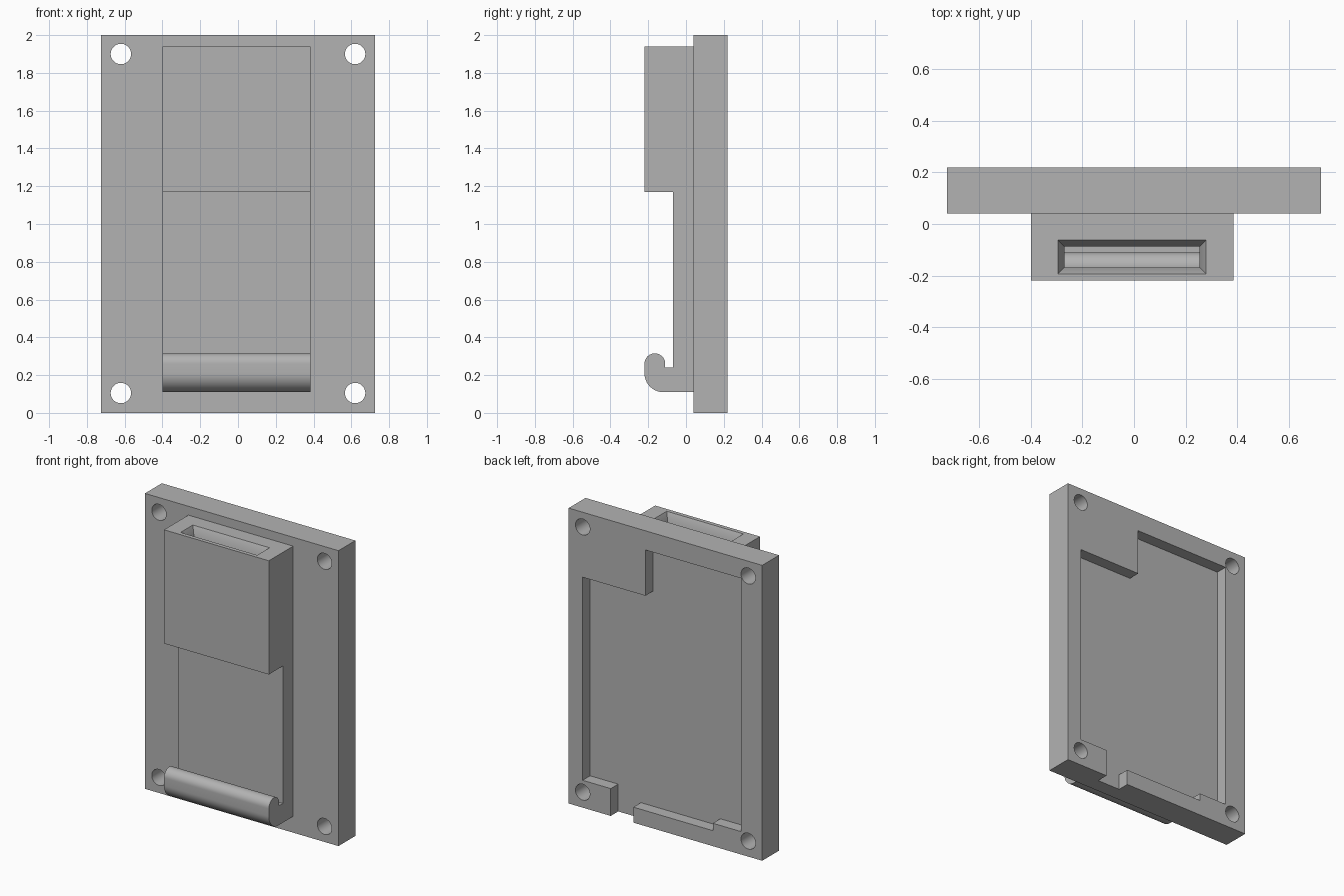
import bpy, bmesh, math
from mathutils import Vector

if "Cube" in bpy.data.objects:
    bpy.data.objects.remove(bpy.data.objects["Cube"], do_unlink=True)

grey = bpy.data.materials.new("plain grey")
grey.use_nodes = True
colour = (0.45, 0.45, 0.45, 1)
grey.diffuse_color = colour
grey.node_tree.nodes["Principled BSDF"].inputs["Base Color"].default_value = colour


def loft(name, rings):
    """Join matching closed outlines into a capped solid."""
    bm = bmesh.new()
    loops = [[bm.verts.new(p) for p in ring] for ring in rings]
    n = len(loops[0])
    for a, b in zip(loops, loops[1:]):
        for i in range(n):
            j = (i + 1) % n
            bm.faces.new((a[i], a[j], b[j], b[i]))
    bm.faces.new(loops[0])
    bm.faces.new(loops[-1])
    bmesh.ops.recalc_face_normals(bm, faces=bm.faces)
    mesh = bpy.data.meshes.new(name)
    bm.to_mesh(mesh)
    bm.free()
    mesh.materials.append(grey)
    ob = bpy.data.objects.new(name, mesh)
    bpy.context.collection.objects.link(ob)
    return ob


def along_y(name, outline, y0, y1):
    return loft(name, [[(x, y, z) for x, z in outline] for y in (y0, y1)])


def arc(cx, cy, r, start, end, steps):
    angles = [math.radians(start + (end - start) * i / steps) for i in range(steps + 1)]
    return [(cx + r * math.cos(a), cy + r * math.sin(a)) for a in angles]


def cut(target, cutter):
    cutter.hide_render = True
    mod = target.modifiers.new("cut " + cutter.name, "BOOLEAN")
    mod.operation = "DIFFERENCE"
    mod.solver = "EXACT"
    mod.object = cutter
    bpy.context.view_layer.objects.active = target
    bpy.ops.object.modifier_apply(modifier=mod.name)
    bpy.data.objects.remove(cutter, do_unlink=True)


def smooth(ob):
    bpy.ops.object.select_all(action="DESELECT")
    ob.select_set(True)
    bpy.context.view_layer.objects.active = ob
    bpy.ops.object.shade_smooth_by_angle(angle=math.radians(30))


# Back plate
W, FRONT, BACK = 0.725, 0.04, 0.22
plate = along_y("back_plate", [(-W, 0), (W, 0), (W, 2), (-W, 2)], FRONT, BACK)

# Stepped recess in the rear, open at the lower edge
recess = [(0.62, 1.56), (0.15, 1.56), (0.15, 1.87), (-0.565, 1.87),
          (-0.565, 0.155), (-0.355, 0.155), (-0.355, 0.105), (0.24, 0.105),
          (0.24, -0.1), (0.41, -0.1), (0.41, 0.185), (0.62, 0.185)]
cut(plate, along_y("rear_recess", recess, BACK - 0.08, BACK + 0.1))

# Screw holes in the corners
for x in (-0.62, 0.62):
    for z in (0.105, 1.9):
        circle = arc(x, z, 0.054, 0, 360, 48)[:-1]
        cut(plate, along_y("screw_hole", circle, FRONT - 0.1, BACK + 0.1))
smooth(plate)

# Holder: upper block, thin spine and curled hook in one side profile
profile = [(FRONT + 0.01, 1.94), (-0.22, 1.94), (-0.22, 1.17), (-0.07, 1.17),
           (-0.07, 0.24), (-0.11, 0.24)]
profile += arc(-0.165, 0.26, 0.055, 0, 180, 20)
profile += arc(-0.12, 0.21, 0.1, 180, 270, 16)
profile.append((FRONT + 0.01, 0.11))
holder = loft("holder", [[(x, y, z) for y, z in profile] for x in (-0.4, 0.385)])


# Slot through the upper block with a flared mouth
def rect(inset, z):
    x0, x1, y0, y1 = -0.295 + inset, 0.28 - inset, -0.193 + inset, -0.062 - inset
    return [(x0, y0, z), (x1, y0, z), (x1, y1, z), (x0, y1, z)]


cut(holder, loft("slot", [rect(0.025, 1.0), rect(0.025, 1.89), rect(0, 1.94), rect(0, 2.0)]))
smooth(holder)
